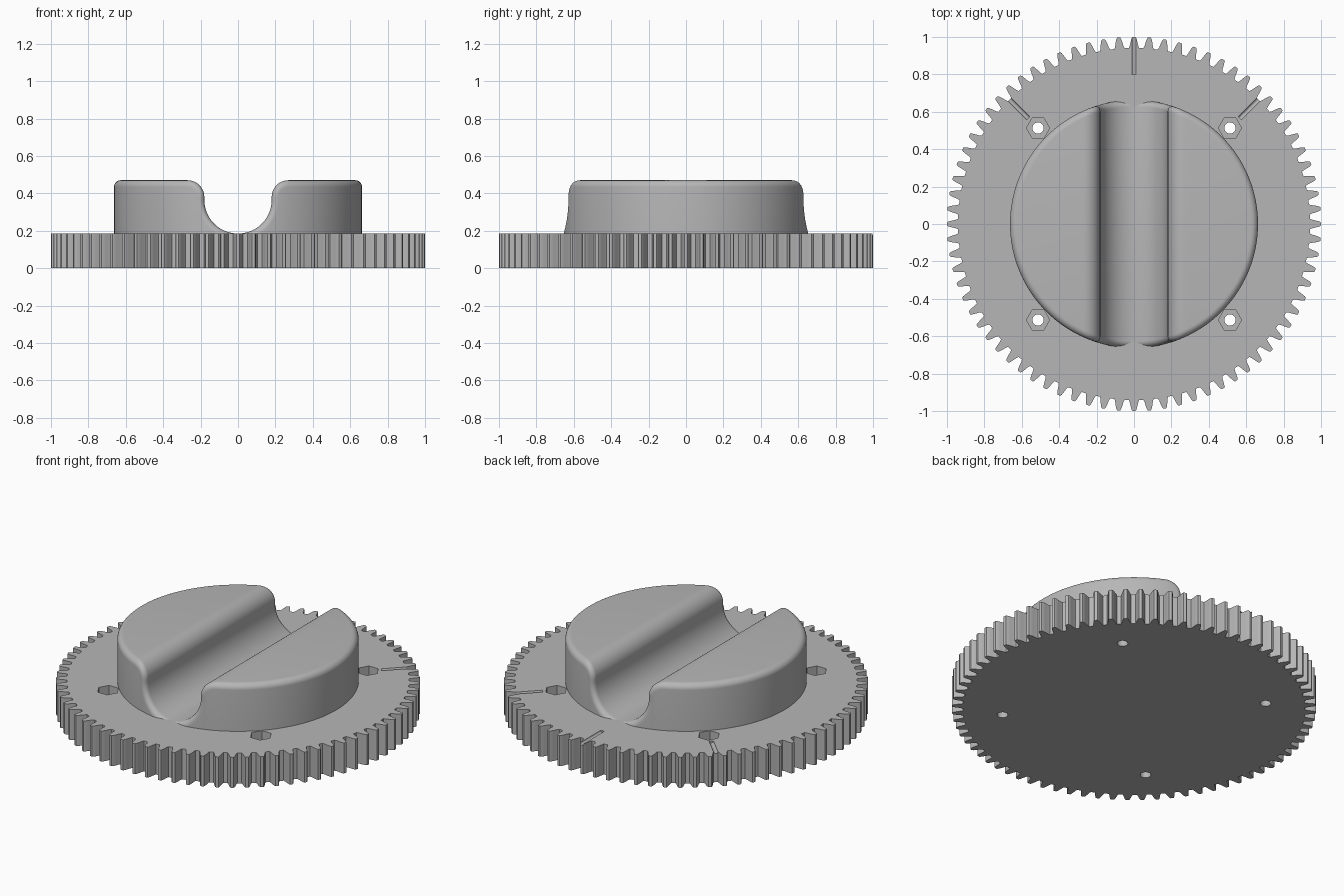
import bpy, bmesh, math
from mathutils import Matrix

cube = bpy.data.objects.get("Cube")
if cube:
    bpy.data.objects.remove(cube, do_unlink=True)

GREY = (0.47, 0.47, 0.47, 1)
mat = bpy.data.materials.new("plain grey")
mat.use_nodes = True
mat.diffuse_color = GREY
mat.node_tree.nodes["Principled BSDF"].inputs["Base Color"].default_value = GREY

TEETH, BASE, TOP = 76, 0.185, 0.47
R, ROUND = 0.663, 0.036           # knob radius and rim rounding
GROOVE, LIP = 0.18, 0.09          # finger groove radius and lip rounding


def finish(name, bm):
    bmesh.ops.recalc_face_normals(bm, faces=bm.faces)
    mesh = bpy.data.meshes.new(name)
    bm.to_mesh(mesh)
    bm.free()
    mesh.materials.append(mat)
    ob = bpy.data.objects.new(name, mesh)
    bpy.context.collection.objects.link(ob)
    return ob


def activate(ob):
    bpy.ops.object.select_all(action="DESELECT")
    ob.select_set(True)
    bpy.context.view_layer.objects.active = ob


def smooth(ob, angle):
    activate(ob)
    bpy.ops.object.shade_smooth_by_angle(angle=math.radians(angle))


def cut(ob, cutter):
    cutter.hide_render = True
    mod = ob.modifiers.new("cut", "BOOLEAN")
    mod.operation, mod.solver, mod.object = "DIFFERENCE", "EXACT", cutter
    activate(ob)
    bpy.ops.object.modifier_apply(modifier=mod.name)
    bpy.data.objects.remove(cutter, do_unlink=True)


def rod(bm, matrix, radius, length, sides):
    bmesh.ops.create_cone(bm, cap_ends=True, segments=sides, radius1=radius,
                          radius2=radius, depth=length, matrix=matrix)


# Gear disc: one tooth outline repeated round, then extruded
tooth = [(0.941, 0.35), (0.955, 0.28), (0.975, 0.22), (0.992, 0.16), (1.0, 0.1)]
outline = [(r, -w) for r, w in tooth] + [(r, w) for r, w in reversed(tooth)]
bm = bmesh.new()
verts = []
for i in range(TEETH):
    for r, w in outline:
        a = (i + w) * math.tau / TEETH
        verts.append(bm.verts.new((r * math.cos(a), r * math.sin(a), 0)))
face = bm.faces.new(verts)
up = bmesh.ops.extrude_face_region(bm, geom=[face])["geom"]
bmesh.ops.translate(bm, vec=(0, 0, BASE),
                    verts=[v for v in up if isinstance(v, bmesh.types.BMVert)])
gear = finish("gear_disc", bm)

# Bolt holes and marker slots
corners = [(x, y) for x in (-0.513, 0.513) for y in (-0.513, 0.513)]
bm = bmesh.new()
for x, y in corners:
    rod(bm, Matrix.Translation((x, y, 0.1)), 0.03, 0.4, 24)
for degrees in (45, 90, 135):
    turn = Matrix.Rotation(math.radians(degrees), 4, "Z")
    lay = Matrix.Rotation(math.pi / 2, 4, "Y")
    rod(bm, turn @ Matrix.Translation((0.95, 0, BASE)) @ lay, 0.012, 0.3, 16)
cut(gear, finish("hole_cutter", bm))

# Hexagonal nut pockets
bm = bmesh.new()
for x, y in corners:
    turn = Matrix.Rotation(math.pi / 2, 4, "Z")
    rod(bm, Matrix.Translation((x, y, BASE)) @ turn, 0.062, 0.17, 6)
cut(gear, finish("pocket_cutter", bm))
smooth(gear, 25)


# Knob: rings of the rounded rim, each following the flat top, lip and groove
def ring(a):
    rho = R - ROUND + ROUND * math.sin(a)
    inset = ROUND * (1 - math.cos(a))
    lip_x = GROOVE + LIP
    start = math.acos(lip_x / rho)
    half = []
    for j in range(33):
        t = start * j / 32
        half.append((rho * math.cos(t), TOP - inset))
    for j in range(1, 13):
        t = math.pi / 2 * (1 + j / 12)
        half.append((lip_x + (LIP - inset) * math.cos(t),
                     TOP - LIP + (LIP - inset) * math.sin(t)))
    for j in range(25):
        t = math.pi / 2 * j / 24
        half.append(((GROOVE + inset) * math.cos(t),
                     BASE + GROOVE - (GROOVE + inset) * math.sin(t)))
    full = half + [(-x, z) for x, z in reversed(half[:-1])]
    return [(x, math.sqrt(max(rho * rho - x * x, 0)), z) for x, z in full]


rings = [ring(math.pi / 2 * k / 8) for k in range(8, -1, -1)]
rings.insert(0, [(x, y, 0.1) for x, y, z in rings[0]])
rings += [[(x, -y, z) for x, y, z in r] for r in reversed(rings)]
bm = bmesh.new()
rows = [[bm.verts.new(p) for p in r] for r in rings]
for low, high in zip(rows, rows[1:]):
    for i in range(len(low) - 1):
        bm.faces.new((low[i], low[i + 1], high[i + 1], high[i]))
bmesh.ops.remove_doubles(bm, verts=bm.verts, dist=0.0002)
knob = finish("grip_knob", bm)
# Open underside is buried in the disc, so make sure the top faces up
if max(knob.data.polygons, key=lambda p: p.area).normal.z < 0:
    knob.data.flip_normals()
smooth(knob, 40)
